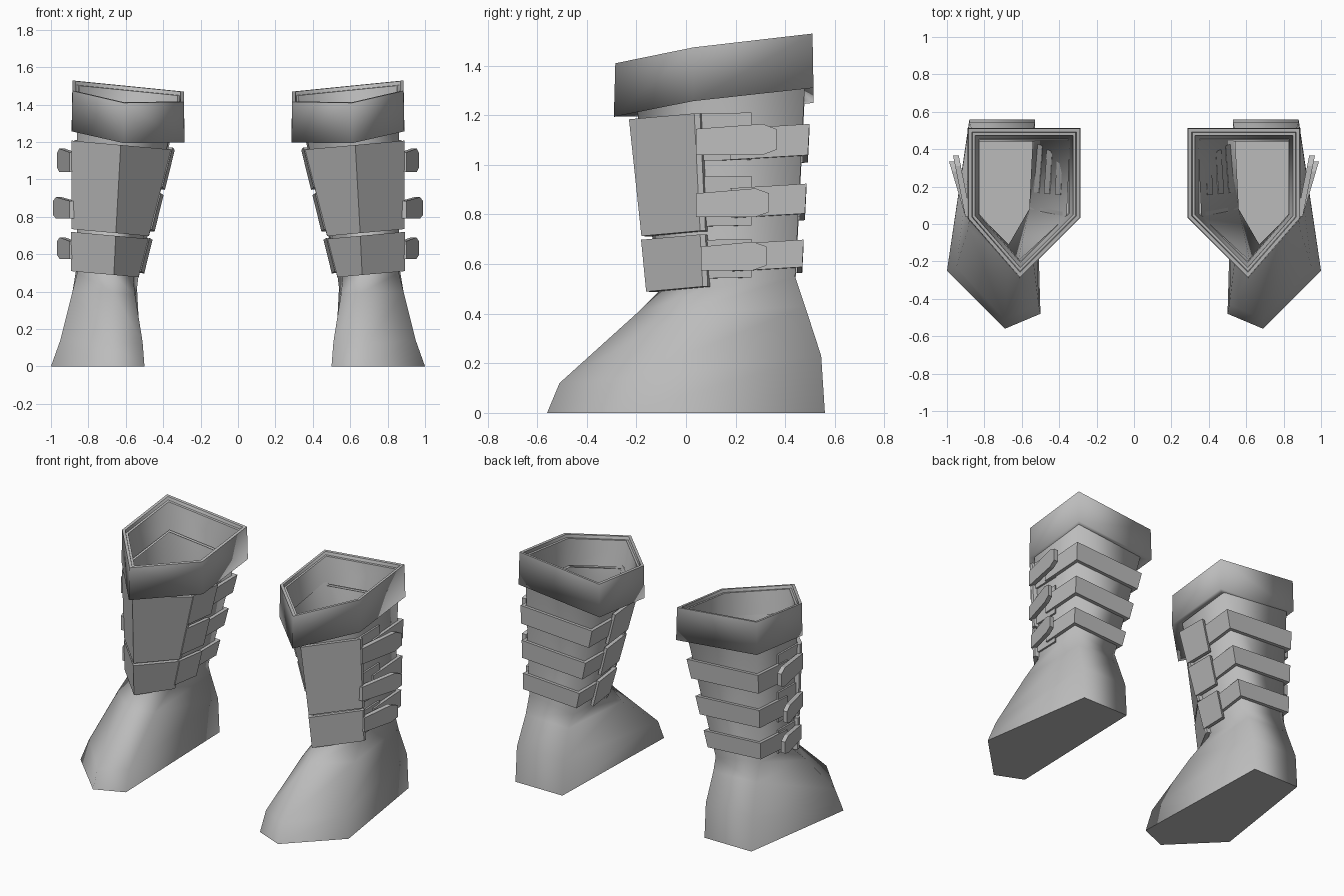
import bpy, bmesh, math
from mathutils import Vector

if "Cube" in bpy.data.objects:
    bpy.data.objects.remove(bpy.data.objects["Cube"])

mat = bpy.data.materials.new("boot_grey")
mat.diffuse_color = (0.5, 0.5, 0.5, 1)
mat.use_nodes = True
mat.node_tree.nodes["Principled BSDF"].inputs["Base Color"].default_value = mat.diffuse_color


def finish(name, bm, smooth=False):
    """Turn a bmesh into an object mirrored to the other boot."""
    bmesh.ops.recalc_face_normals(bm, faces=bm.faces)
    for f in bm.faces:
        f.smooth = smooth
    me = bpy.data.meshes.new(name)
    bm.to_mesh(me)
    bm.free()
    me.materials.append(mat)
    ob = bpy.data.objects.new(name, me)
    bpy.context.collection.objects.link(ob)
    mod = ob.modifiers.new("Mirror", 'MIRROR')
    mod.use_mirror_merge = False
    return ob


def loft(name, rings, cap_start=False, sharp=(), closed=True, cap_end=False):
    """Skin a list of equal-length rings; rings listed in sharp keep hard edges."""
    bm = bmesh.new()
    vs = [[bm.verts.new(p) for p in r] for r in rings]
    n = len(rings[0])
    for a, b in zip(vs, vs[1:]):
        for i in range(n if closed else n - 1):
            j = (i + 1) % n
            bm.faces.new((a[i], a[j], b[j], b[i]))
    if cap_start:
        bm.faces.new(vs[0][::-1])
    if cap_end:
        bm.faces.new(vs[-1])
    for k in sharp:
        for i in range(n):
            e = bm.edges.get((vs[k][i], vs[k][(i + 1) % n]))
            if e:
                e.smooth = False
    return finish(name, bm, smooth=bool(sharp))


def offset(poly, d):
    """Mitred outward offset of a counter-clockwise 2D outline."""
    out, n = [], len(poly)
    for i in range(n):
        p, a, b = poly[i], poly[i - 1], poly[(i + 1) % n]
        u, v = (p - a).normalized(), (b - p).normalized()
        n1, n2 = Vector((u.y, -u.x)), Vector((v.y, -v.x))
        out.append(p + (n1 + n2) * d / (1 + n1.dot(n2)))
    return out


# Boot body: five-sided sections (tip, outer front, outer back, inner back, inner front)
sole = [(.69, -.56, 0), (1, -.25, 0), (.88, .56, 0), (.53, .56, 0), (.5, -.48, 0)]
welt = [(.69, -.51, .12), (.95, -.23, .14), (.88, .545, .23), (.53, .545, .23), (.51, -.43, .13)]
instep = [(.67, -.2, .4), (.885, -.02, .4), (.86, .48, .43), (.54, .48, .42), (.55, -.1, .38)]
ankle = [(.67, -.11, .49), (.86, .08, .5), (.86, .44, .55), (.53, .44, .5), (.56, .08, .47)]
top = [(.62, -.2, 1.25), (.86, .04, 1.3), (.86, .48, 1.34), (.34, .48, 1.3), (.36, .04, 1.25)]
loft("boot_body", [sole, welt, instep, ankle, top], cap_start=True, sharp=(0,))


# Cuff: tilted collar with a stepped rim, hollow inside
cuff = [Vector(p) for p in ((.61, -.285), (.885, .03), (.885, .51), (.29, .51), (.29, .035))]


def cuff_ring(d, base, c):
    return [(p.x, p.y, base + .1 * (p.x - .61) + c * (p.y + .28)) for p in offset(cuff, d)]


loft("cuff", [cuff_ring(-.06, 1.21, .11), cuff_ring(.004, 1.195, .11),
              cuff_ring(0, 1.41, .116), cuff_ring(-.018, 1.41, .116),
              cuff_ring(-.022, 1.39, .116), cuff_ring(-.036, 1.39, .116),
              cuff_ring(-.055, 1.22, .11)], sharp=(2, 3, 4, 5))


def shaft_point(s, z, d):
    """Point on the shaft perimeter; s counts corners from the front tip."""
    t = (z - .5) / .79
    sec = offset([Vector(a[:2]).lerp(Vector(b[:2]), t) for a, b in zip(ankle, top)], d)
    i = math.floor(s)
    return sec[i % 5].lerp(sec[(i + 1) % 5], s - i)


def band(name, s0, s1, z0, z1, d0, d1, tx=.09, ty=0.0):
    """Thick panel wrapped around the shaft from s0 to s1."""
    stops = [s0] + [k for k in range(math.ceil(s0 + .001), math.ceil(s1 - .001))] + [s1]
    rings = []
    for s in stops:
        ring = []
        for z, d in ((z0, d0), (z0, d1), (z1, d1), (z1, d0)):
            p = shaft_point(s, z, d)
            ring.append((p.x, p.y, z + tx * (p.x - .62) + ty * (p.y - .1)))
        rings.append(ring)
    return loft(name, rings, cap_start=True, cap_end=True)


# Shin guards over the two front faces
band("upper_shin_guard", 3.95, 6.05, .71, 1.183, .004, .03)
band("lower_shin_guard", 3.95, 6.05, .485, .695, .006, .032)


def strap_tab(name, y0, y1, z0, z1, x1):
    """Loose pointed strap end that flares outward toward the back."""
    m, h = y1 - .055, (z1 - z0) * .17
    k = (x1 - .025 - .885) / (y1 - y0)
    outline = [(y0, z0), (m, z0), (y1, z0 + h), (y1, z1 - h), (m, z1), (y0, z1 - .02)]
    rings = [[(.872 + dx + k * (y - y0), y, z) for y, z in outline] for dx in (0, .03)]
    loft(name, rings, cap_start=True, cap_end=True)


# Strap sets: back strap, outer buckle plate, inner anchor plate and loose tab
sets = [("upper", 1.00, 1.125, 1.01, 1.20, .96, 1.175, .04, .365, 1.04, 1.165, .975),
        ("middle", .765, .885, .745, .945, .735, .93, .04, .335, .79, .905, .997),
        ("lower", .55, .66, .535, .69, .51, .69, .06, .325, .575, .69, .975)]
for n, a, b, c, d, e, f, y0, y1, z0, z1, x1 in sets:
    band(n + "_strap", 1.3, 3.75, a, b, .004, .026, .06, .06)
    band(n + "_buckle_plate", 1.0, 1.5, c, d, .002, .014, .03, .02)
    band(n + "_anchor_plate", 3.5, 4.0, e, f, .016, .04, .03, -.05)
    strap_tab(n + "_strap_tab", y0, y1, z0, z1, x1)
